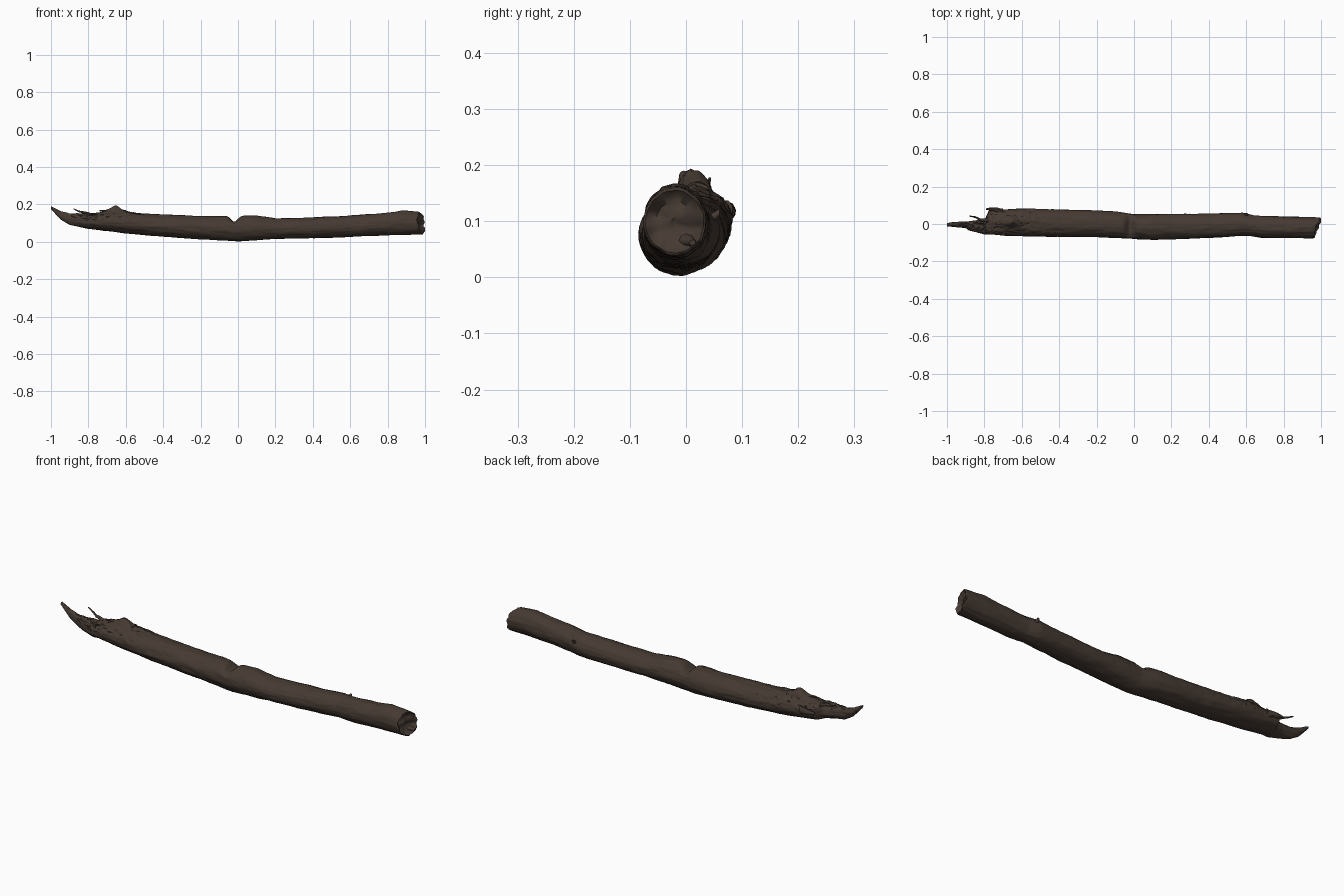
import bpy, bmesh, math
from mathutils import Vector, noise

cube = bpy.data.objects.get("Cube")
if cube:
    bpy.data.objects.remove(cube)


def material(name, colour):
    mat = bpy.data.materials.new(name)
    mat.use_nodes = True
    mat.diffuse_color = colour
    mat.node_tree.nodes["Principled BSDF"].inputs["Base Color"].default_value = colour
    return mat


bark = material("dark brown bark", (0.060, 0.042, 0.032, 1))
crack = material("deep crack brown", (0.028, 0.019, 0.014, 1))

# Outline of the log along its length: (x, value)
TOP = [(-1, .19), (-.95, .165), (-.9, .15), (-.8, .15), (-.72, .155), (-.6, .16), (-.5, .15),
       (-.2, .138), (.1, .14), (.2, .125), (.4, .13), (.6, .14), (.8, .155), (.88, .167), (1, .158)]
BOTTOM = [(-1, .175), (-.95, .12), (-.9, .09), (-.8, .07), (-.6, .045), (-.4, .027), (-.2, .013),
          (0, .003), (.2, .015), (.5, .021), (.8, .035), (1, .04)]
BACK = [(-1, .006), (-.9, .012), (-.84, .02), (-.795, .03), (-.775, .075), (-.6, .083), (-.4, .078),
        (-.1, .068), (0, .052), (.3, .055), (.58, .06), (.64, .045), (1, .035)]
FRONT = [(-1, -.012), (-.9, -.022), (-.86, -.04), (-.8, -.056), (-.6, -.066), (-.2, -.07),
         (.1, -.085), (.4, -.075), (.6, -.062), (.7, -.075), (1, -.076)]


def sample(keys, x):
    for (a, va), (b, vb) in zip(keys, keys[1:]):
        if x <= b:
            return va + (vb - va) * max(0, (x - a) / (b - a))
    return keys[-1][1]


def bump(x, centre, width):
    return math.exp(-((x - centre) / width) ** 2)


def finish(name, bm, angle=50):
    bmesh.ops.recalc_face_normals(bm, faces=bm.faces)
    mesh = bpy.data.meshes.new(name)
    bm.to_mesh(mesh)
    bm.free()
    mesh.materials.append(bark)
    mesh.materials.append(crack)
    obj = bpy.data.objects.new(name, mesh)
    bpy.context.collection.objects.link(obj)
    bpy.ops.object.select_all(action='DESELECT')
    obj.select_set(True)
    bpy.context.view_layer.objects.active = obj
    bpy.ops.object.shade_smooth_by_angle(angle=math.radians(angle))
    return obj


def skin(bm, rings):
    n = len(rings[0])
    for a, b in zip(rings, rings[1:]):
        for i in range(n):
            j = (i + 1) % n
            bm.faces.new((a[i], a[j], b[j], b[i]))
    bm.faces.new(rings[0])
    bm.faces.new(rings[-1])


SIDES, STEPS, END = 72, 420, .975


def log_point(x, angle, scale, inset):
    """Point on the weathered log surface and how deeply it is cracked."""
    c, s = math.cos(angle), math.sin(angle)
    top, low = sample(TOP, x), sample(BOTTOM, x)
    back, front = sample(BACK, x), sample(FRONT, x)
    ry, rz = (back - front) / 2, (top - low) / 2
    upper = max(0, s)
    decay = bump(x, -.75, .25)
    # long grain, lumps and narrow cracks running with the grain
    grain = noise.noise(Vector((x * 7, c * 5, s * 5)))
    lumps = noise.noise(Vector((x * 14, c * 2 + 7, s * 2)))
    rough = noise.noise(Vector((x * 30, c * 6, s * 6 + 3)))
    vein = abs(noise.noise(Vector((x * 5 + 9, c * 5 + rough * .4, s * 5))))
    groove = max(0, 1 - vein / .07) * max(0, min(1, s * 2 + .6))
    groove *= max(0, min(1, .6 + 2 * noise.noise(Vector((x * 4, c, s + 20)))))
    radius = 1 + .035 * grain + .03 * lumps + rough * (.015 + .13 * decay * upper)
    radius -= groove * (.035 + .1 * decay)
    y = (back + front) / 2 + ry * c * radius * scale
    z = (top + low) / 2 + rz * s * radius * scale
    # notch in the top at mid length, and a torn ridge near the broken end
    z -= .032 * bump(x, -.02, .025) * upper ** 2
    z += .034 * bump(x, -.66, .05) * bump(y, .015, .03) * upper
    # skewed, hollowed sawn end
    tilt = max(0, min(1, (x - .85) / (END - .85)))
    px = x + tilt * (.35 * (y + .02) - .12 * (z - .1)) - inset
    px += tilt * .012 * noise.noise(Vector((3, y * 40, z * 40)))
    return Vector((px, y, z)), groove


# Log: one long lofted skin whose last rings close over the hollow end
stations = [(-1 + (END + 1) * i / STEPS, 1, 0) for i in range(STEPS + 1)]
stations += [(END, .93, -.004), (END, .82, .004), (END, .6, .014), (END, .35, .012), (END, .1, .01)]
bm = bmesh.new()
rings, depth = [], {}
for x, scale, inset in stations:
    ring = []
    for i in range(SIDES):
        p, g = log_point(x, math.tau * i / SIDES, scale, inset)
        v = bm.verts.new(p)
        depth[v] = g if scale == 1 else 0
        ring.append(v)
    rings.append(ring)
skin(bm, rings)
for f in bm.faces:
    if len(f.verts) == 4 and sum(depth[v] for v in f.verts) > 2.6:
        f.material_index = 1
finish("log", bm)


def splinter(name, path, width, height):
    """Tapering sliver of wood that follows a path of points."""
    bm = bmesh.new()
    points = [Vector(p) for p in path]
    rings = []
    for k in range(13):
        t = k / 12 * (len(points) - 1)
        i = min(int(t), len(points) - 2)
        p = points[i].lerp(points[i + 1], t - i)
        taper = 1 - .75 * k / 12
        ring = []
        for j in range(10):
            a = math.tau * j / 10
            r = taper * (1 + .35 * noise.noise(p * 60 + Vector((0, math.cos(a), math.sin(a)))))
            ring.append(bm.verts.new(p + Vector((0, width * r * math.cos(a), height * r * math.sin(a)))))
        rings.append(ring)
    skin(bm, rings)
    finish(name, bm)


# Torn slivers at the broken end
splinter("thin_splinter", [(-.76, .02, .14), (-.82, .022, .155), (-.85, .038, .162), (-.88, .042, .176)], .01, .009)
splinter("back_splinter", [(-.7, .07, .115), (-.76, .08, .12), (-.79, .08, .122)], .014, .02)
splinter("ridge_splinter", [(-.6, .02, .155), (-.68, .015, .165), (-.74, .0, .165)], .02, .014)
splinter("front_splinter", [(-.78, -.035, .125), (-.85, -.035, .13), (-.89, -.028, .14)], .014, .016)
splinter("tip_splinter", [(-.88, .0, .125), (-.94, .004, .14), (-.975, .008, .155)], .012, .018)

# Lower lip left on the sawn end
splinter("end_lip", [(.93, .0, .065), (.97, .005, .065), (1, .012, .062)], .025, .02)

# Broken twig stub
bm = bmesh.new()
bmesh.ops.create_cone(bm, cap_ends=True, segments=12, radius1=.013, radius2=.007, depth=.035)
for v in bm.verts:
    v.co = Vector((v.co.x + .6, .047 + v.co.z * .75, .105 + v.co.y + v.co.z * .6))
finish("twig_stub", bm)
